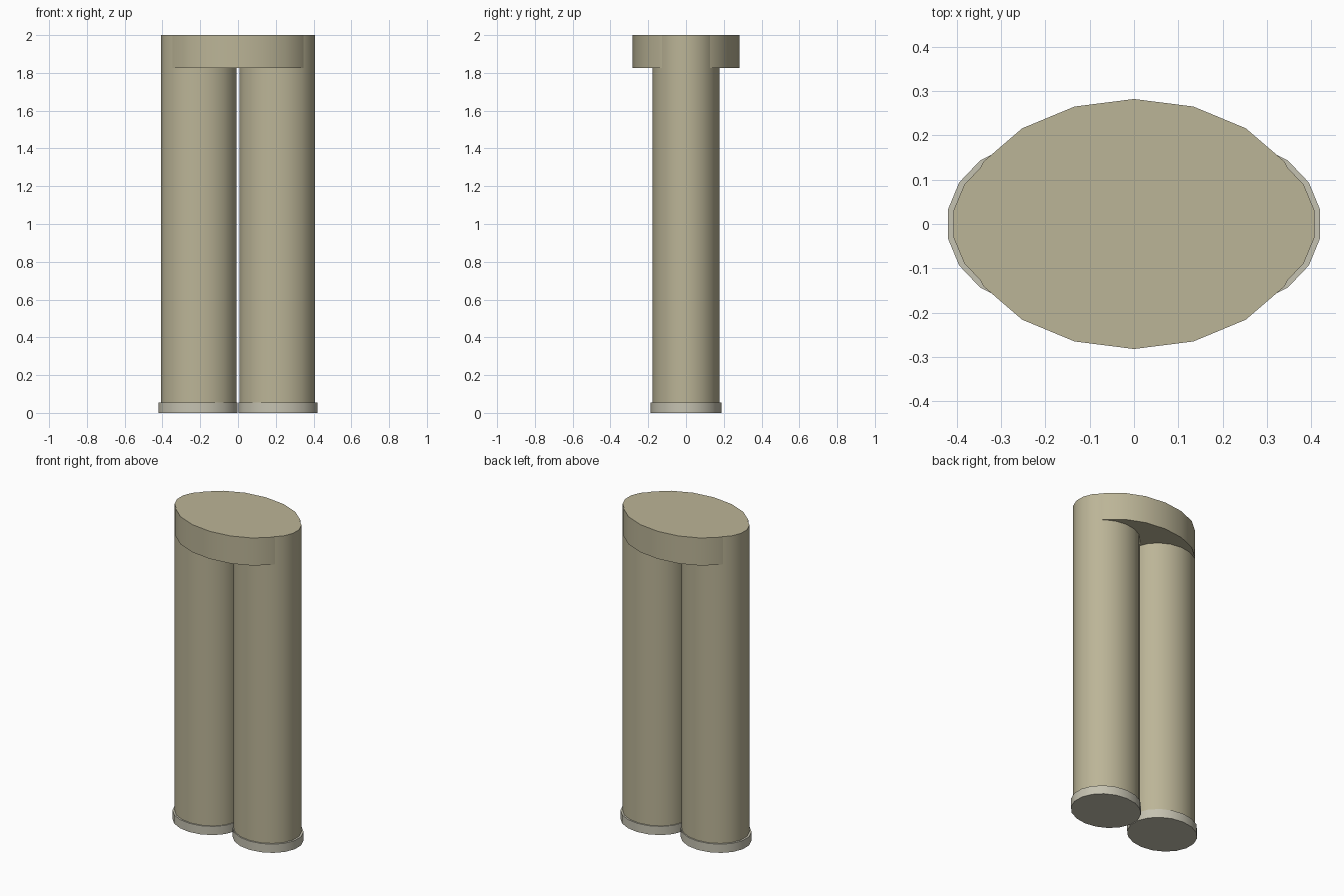
import bpy, math

if "Cube" in bpy.data.objects:
    bpy.data.objects.remove(bpy.data.objects["Cube"])

def material(name, color):
    m = bpy.data.materials.new(name)
    m.diffuse_color = (*color, 1)
    m.use_nodes = True
    m.node_tree.nodes["Principled BSDF"].inputs["Base Color"].default_value = m.diffuse_color
    return m

cloth = material("khaki_cloth", (0.50, 0.46, 0.31))
cuff = material("pale_cuff", (0.56, 0.54, 0.44))

def oval_prism(name, x, rx, ry, z0, z1, mat, turn=0.0):
    """18-sided elliptical cylinder between two heights."""
    bpy.ops.mesh.primitive_cylinder_add(vertices=18, radius=1, depth=1)
    ob = bpy.context.object
    ob.name = name
    for v in ob.data.vertices:
        a = math.atan2(v.co.y, v.co.x) + turn
        v.co = (rx * math.cos(a), ry * math.sin(a), z1 if v.co.z > 0 else z0)
    ob.location.x = x
    ob.data.materials.append(mat)
    bpy.ops.object.shade_smooth_by_angle(angle=math.radians(40))
    return ob

# waist block joining both legs (corners on the y axis)
oval_prism("waist", 0, 0.392, 0.282, 1.825, 2.0, cloth)

# legs and hem bands, one per side
for side, s in (("left", -1), ("right", 1)):
    oval_prism(side + "_leg", s * 0.207, 0.203, 0.178, 0.01, 2.0, cloth)
    oval_prism(side + "_hem", s * 0.211, 0.212, 0.187, 0.0, 0.055, cuff)
